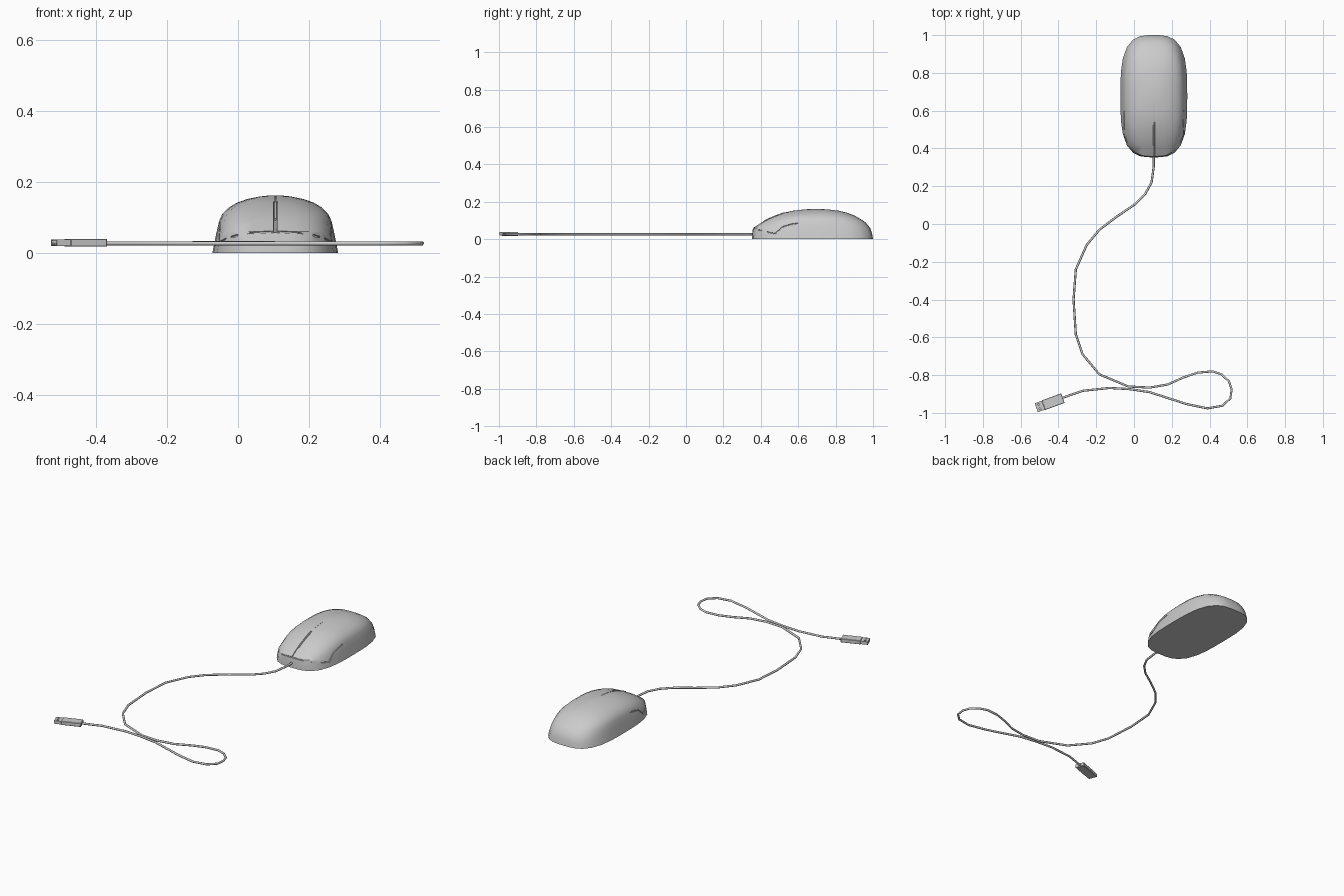
import bpy, bmesh, math
from mathutils import Vector
from mathutils.bvhtree import BVHTree

if "Cube" in bpy.data.objects:
    bpy.data.objects.remove(bpy.data.objects["Cube"])

CX = 0.105


def make_object(name, bm, angle=35):
    bmesh.ops.recalc_face_normals(bm, faces=bm.faces)
    me = bpy.data.meshes.new(name)
    bm.to_mesh(me)
    bm.free()
    ob = bpy.data.objects.new(name, me)
    bpy.context.collection.objects.link(ob)
    smooth(ob, angle)
    return ob


def smooth(ob, angle):
    bpy.ops.object.select_all(action='DESELECT')
    ob.select_set(True)
    bpy.context.view_layer.objects.active = ob
    bpy.ops.object.shade_smooth_by_angle(angle=math.radians(angle))


def loft(bm, rings):
    rows = [[bm.verts.new(p) for p in r] for r in rings]
    n = len(rows[0])
    for a, b in zip(rows, rows[1:]):
        for i in range(n):
            j = (i + 1) % n
            bm.faces.new((a[i], a[j], b[j], b[i]))
    bm.faces.new(rows[0][::-1])
    bm.faces.new(rows[-1])


def tube(name, pts, radius, sides=8):
    pts = [Vector(p) for p in pts]
    rings, u = [], None
    for i, p in enumerate(pts):
        t = (pts[min(i + 1, len(pts) - 1)] - pts[max(i - 1, 0)]).normalized()
        if u is None:
            u = t.orthogonal()
        u = (u - t * u.dot(t)).normalized()
        v = t.cross(u)
        rings.append([p + radius * (u * math.cos(k * math.tau / sides) + v * math.sin(k * math.tau / sides))
                      for k in range(sides)])
    bm = bmesh.new()
    loft(bm, rings)
    return make_object(name, bm, 60)


def cut(ob, cutters, angle):
    for c in cutters:
        c.hide_render = True
        m = ob.modifiers.new("cut", 'BOOLEAN')
        m.operation, m.solver, m.object = 'DIFFERENCE', 'EXACT', c
    dg = bpy.context.evaluated_depsgraph_get()
    me = bpy.data.meshes.new_from_object(ob.evaluated_get(dg))
    ob.modifiers.clear()
    ob.data = me
    for c in cutters:
        bpy.data.objects.remove(c)
    smooth(ob, angle)


# Mouse shell: stacked rounded outlines (z, half width, front y, back y, roundness)
LEVELS = [(0, .177, .353, 1.0, 3.2), (.03, .171, .354, .995, 3.2), (.06, .165, .358, .985, 3.1),
          (.09, .158, .405, .96, 3), (.11, .149, .442, .93, 2.9), (.127, .132, .483, .9, 2.7),
          (.142, .107, .525, .86, 2.5), (.152, .078, .57, .82, 2.3), (.159, .043, .628, .76, 2.1),
          (.162, .015, .67, .715, 2)]
rings = []
for z, hw, y0, y1, e in LEVELS:
    ring = []
    for k in range(32):
        a = k * math.tau / 32
        c, s = math.cos(a), math.sin(a)
        r = (abs(c) ** e + abs(s) ** e) ** (-1 / e)
        ring.append((CX + hw * r * c, (y0 + y1) / 2 + (y1 - y0) / 2 * r * s, z))
    rings.append(ring)
bm = bmesh.new()
loft(bm, rings)
bvh = BVHTree.FromBMesh(bm)
body = make_object("mouse_shell", bm, 50)

# Seam around the button plate, mirrored left to right
half = [(.16, .6, .085), (.163, .56, .08), (.165, .51, .067), (.168, .465, .03), (.15, .43, .037),
        (.11, .39, .049), (.06, .365, .057), (0, .353, .06)]
path = half + [(-x, y, z) for x, y, z in half[-2::-1]]
seam = []
for x, y, z in path:
    hit = bvh.ray_cast(Vector((CX, .676, z)), Vector((x, y - .676, 0)).normalized())[0]
    seam.append(hit)


def top_point(y):
    return bvh.ray_cast(Vector((CX, y, 1)), Vector((0, 0, -1)))[0]


# Split between the two buttons, wider where the scroll wheel sits
split = [Vector((CX, .357, .058))] + [top_point(y) for y in (.375, .405, .442, .483, .525, .54)]
tail = [top_point(y) for y in (.535, .57, .628, .645)]
cut(body, [tube("seam_cutter", seam, .0032, 6), tube("split_cutter", split, .0058, 6),
           tube("tail_cutter", tail, .0015, 6)], 40)

# Scroll wheel strip set in the split
tube("scroll_wheel", [top_point(y) - Vector((0, 0, .001)) for y in (.415, .442, .483, .525)], .0035, 8)

# Cable lying in a loose loop
CABLE = [(.105, .38), (.104, .3), (.093, .22), (.06, .16), (.003, .103), (-.09, .04), (-.183, -.03),
         (-.25, -.11), (-.308, -.24), (-.32, -.4), (-.308, -.585), (-.272, -.69), (-.183, -.796),
         (-.03, -.86), (.082, -.866), (.177, -.85), (.262, -.812), (.336, -.787), (.415, -.78),
         (.463, -.796), (.503, -.833), (.517, -.875), (.51, -.923), (.468, -.962), (.389, -.976),
         (.278, -.953), (.082, -.89), (-.024, -.874), (-.13, -.868), (-.272, -.883), (-.385, -.922)]
tube("cable", [(x, y, .027) for x, y in CABLE], .006, 8)


# Plug: moulded grip and hollow metal connector
def box(name, centre, size, bevel=0):
    bm = bmesh.new()
    bmesh.ops.create_cube(bm, size=1)
    bmesh.ops.scale(bm, vec=size, verts=bm.verts)
    if bevel:
        bmesh.ops.bevel(bm, geom=bm.edges[:], offset=bevel, segments=1, affect='EDGES')
    bmesh.ops.translate(bm, vec=centre, verts=bm.verts)
    ob = make_object(name, bm, 30)
    ob.location = (-.447, -.9475, .029)
    ob.rotation_euler.z = math.radians(20)
    return ob


box("plug_grip", (.02, 0, 0), (.11, .054, .022), .002)
connector = box("plug_connector", (-.052, 0, 0), (.046, .050, .018))
cutters = [box("mouth_cutter", (-.06, 0, 0), (.04, .044, .012))]
cutters += [box("hole_cutter", (-.058, y, .01), (.009, .009, .012)) for y in (-.012, .012)]
bpy.context.view_layer.update()
cut(connector, cutters, 30)
box("plug_tongue", (-.053, 0, -.003), (.04, .042, .004))
